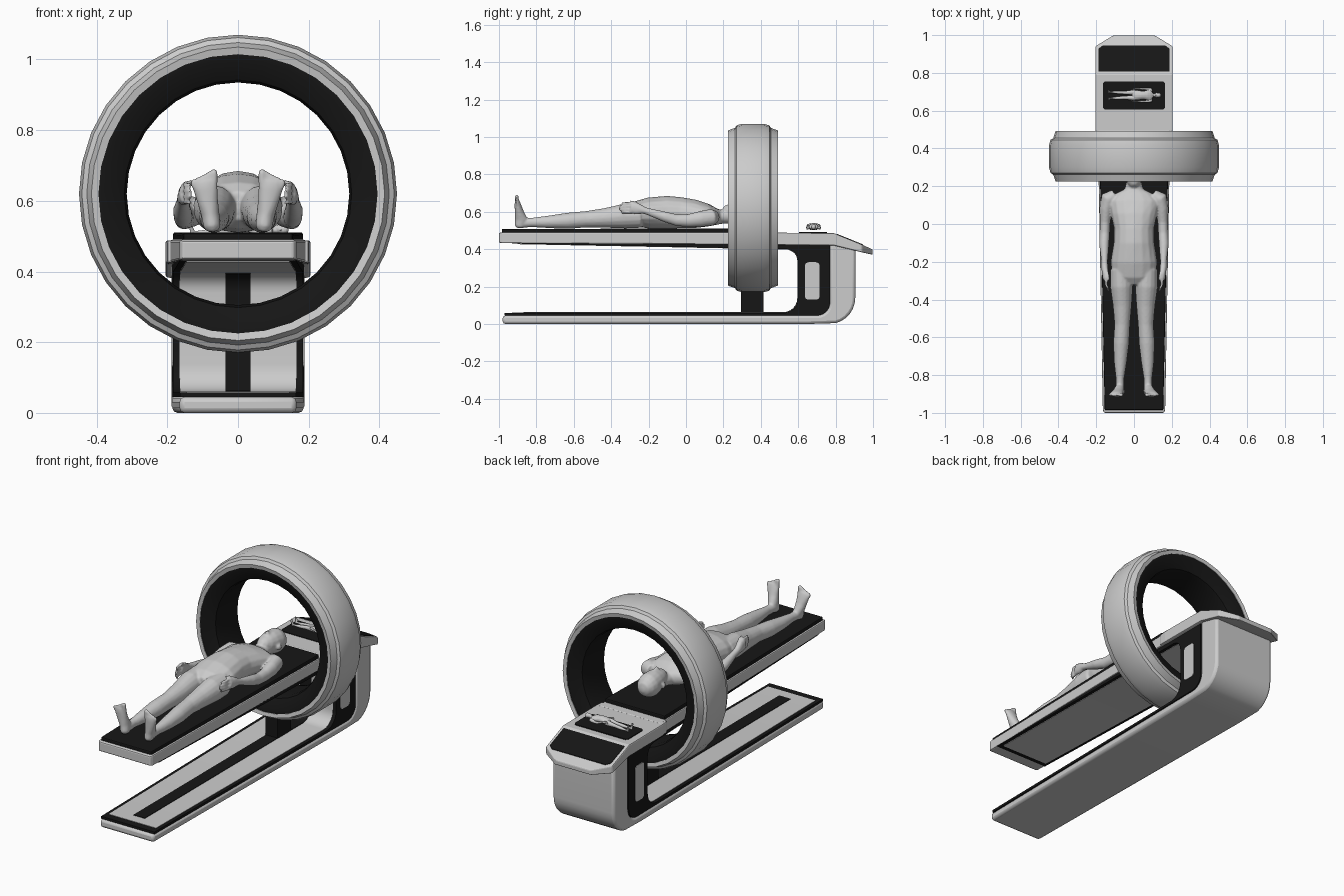
import bpy, bmesh, math
from mathutils import Vector

black = bpy.data.materials.new("black")
black.diffuse_color = (0.008, 0.008, 0.008, 1)


def finish(name, bm, mat=None, bevel=0, segs=2):
    bmesh.ops.recalc_face_normals(bm, faces=bm.faces)
    me = bpy.data.meshes.new(name)
    bm.to_mesh(me)
    bm.free()
    ob = bpy.data.objects.new(name, me)
    bpy.context.collection.objects.link(ob)
    if mat:
        me.materials.append(mat)
    if bevel:
        m = ob.modifiers.new("bevel", 'BEVEL')
        m.width, m.segments, m.limit_method = bevel, segs, 'ANGLE'
    return ob


def shade(ob, angle=30):
    bpy.ops.object.select_all(action='DESELECT')
    ob.select_set(True)
    bpy.context.view_layer.objects.active = ob
    bpy.ops.object.shade_smooth_by_angle(angle=math.radians(angle))


def loft(bm, rings, closed=False):
    """Skin a row of equal vertex rings; cap the ends or close the loop."""
    rs = [[bm.verts.new(p) for p in r] for r in rings]
    n = len(rs[0])
    for a, b in zip(rs, rs[1:] + (rs[:1] if closed else [])):
        for i in range(n):
            bm.faces.new((a[i], a[(i + 1) % n], b[(i + 1) % n], b[i]))
    if not closed:
        bm.faces.new(rs[0])
        bm.faces.new(rs[-1])


def half_width(y):
    return 0.165 + 0.02 * (y + 1) / 1.6


def prism(name, profile, width, mat=None, bevel=0):
    """Side (y, z) profile spread across x with a half width depending on y."""
    bm = bmesh.new()
    loft(bm, [[(s * width(y), y, z) for y, z in profile] for s in (-1, 1)])
    return finish(name, bm, mat, bevel)


def slab(name, stations, mat=None, bevel=0):
    """Plate through (y, bottom, top, half width) stations."""
    bm = bmesh.new()
    loft(bm, [[(-w, y, a), (w, y, a), (w, y, b), (-w, y, b)] for y, a, b, w in stations])
    return finish(name, bm, mat, bevel)


def arc(cy, cz, r, a0, a1, n=6):
    return [(cy + r * math.cos(math.radians(a0 + (a1 - a0) * i / n)),
             cz + r * math.sin(math.radians(a0 + (a1 - a0) * i / n))) for i in range(n + 1)]


def ribbon(name, path, rise, width, mat=None):
    """Thin strip following a side path, raised to the left of it."""
    pts = [Vector(p) for p in path]
    up, down = [], []
    for i, p in enumerate(pts):
        d = (pts[min(i + 1, len(pts) - 1)] - pts[max(i - 1, 0)]).normalized()
        n = Vector((-d.y, d.x))
        up.append(p + n * rise)
        down.append(p - n * 0.004)
    return prism(name, up + down[::-1], width, mat)


def revolve(name, profile, mat=None, n=32):
    """Closed (radius, y) profile turned around the tunnel axis."""
    bm = bmesh.new()
    loft(bm, [[(r * math.sin(2 * math.pi * i / n), y, 0.62 + r * math.cos(2 * math.pi * i / n))
               for r, y in profile] for i in range(n)], closed=True)
    ob = finish(name, bm, mat)
    shade(ob, 35)


# C-shaped frame: grey shell, black liner, grey inlay, black rail
bend = arc(0.52, 0.138, 0.08, -90, 0) + arc(0.54, 0.34, 0.06, 0, 90)
shell = ([(-0.98, 0), (0.65, 0)] + arc(0.765, 0.14, 0.14, -75, 0) + [(0.905, 0.43), (0.77, 0.43)]
         + arc(0.70, 0.115, 0.07, 0, -90) + [(-0.98, 0.045)])
shade(prism("frame_shell", shell, half_width, None, 0.014))
liner = ([(-0.97, 0.058)] + bend + [(-0.93, 0.43), (-0.93, 0.445), (0.77, 0.445)]
         + arc(0.70, 0.115, 0.07, 0, -90) + [(-0.97, 0.045)])
shade(prism("frame_liner", liner, lambda y: half_width(y) - 0.001, black))
shade(ribbon("frame_inlay", [(-0.93, 0.058)] + bend + [(-0.9, 0.4285)], 0.002,
             lambda y: half_width(y) - 0.02))
shade(ribbon("floor_rail", [(-0.87, 0.058)] + bend[:-1], 0.005, lambda y: 0.035, black))

# Grey windows on both column sides
window = []
for cy, cz, a in ((0.695, 0.15, -90), (0.695, 0.31, 0), (0.655, 0.31, 90), (0.655, 0.15, 180)):
    window += arc(cy, cz, 0.02, a, a + 90, 4)
prism("column_windows", window, lambda y: half_width(y) + 0.002)

# Table, mattress and console
slab("table", [(-1, 0.435, 0.487, 0.158), (-0.985, 0.432, 0.49, 0.165), (0.5, 0.425, 0.49, 0.192)],
     None, 0.006)
slab("mattress", [(-0.985, 0.485, 0.508, 0.155), (0.45, 0.485, 0.511, 0.184)], black, 0.006)
slab("console", [(0.45, 0.425, 0.488, 0.2), (0.5, 0.422, 0.488, 0.205), (0.79, 0.42, 0.486, 0.205),
                 (0.94, 0.383, 0.425, 0.205), (0.998, 0.37, 0.398, 0.11)], None, 0.006)
slab("console_screen", [(0.605, 0.48, 0.491, 0.153), (0.617, 0.48, 0.491, 0.165),
                        (0.743, 0.48, 0.491, 0.165), (0.755, 0.48, 0.491, 0.153)], black)
slab("console_keypad", [(0.808, 0.46, 0.4815, 0.188), (0.928, 0.41, 0.4328, 0.188),
                        (0.946, 0.40, 0.4255, 0.165)], black)

# Scanner ring and its sliding foot
half = [(0.395, 0.228), (0.415, 0.224), (0.428, 0.262), (0.442, 0.27), (0.45, 0.30)]
revolve("ring_shell", half + [(r, 0.716 - y) for r, y in half[::-1]])
half = [(0.41, 0.245), (0.396, 0.231), (0.38, 0.231), (0.322, 0.262), (0.315, 0.29)]
revolve("ring_lining", half + [(r, 0.716 - y) for r, y in half[::-1]], black)
slab("ring_foot", [(0.295, 0.05, 0.21, 0.036), (0.415, 0.05, 0.21, 0.036)], black)

# Patient: overlapping tubes fused by a remesh
body = bmesh.new()


def tube(points, sides=16):
    """Elliptical tube through (x, y, z, side radius, depth radius)."""
    cs = [Vector(p[:3]) for p in points]
    rings = []
    for i, p in enumerate(points):
        t = (cs[min(i + 1, len(cs) - 1)] - cs[max(i - 1, 0)]).normalized()
        a = (Vector((1, 0, 0)) - t * t.x).normalized()
        b = t.cross(a)
        rings.append([cs[i] + a * p[3] * math.cos(k * 2 * math.pi / sides)
                      + b * p[4] * math.sin(k * 2 * math.pi / sides) for k in range(sides)])
    loft(body, rings)


# torso and neck
tube([(0, -0.32, 0.585, 0.05, 0.04), (0, -0.28, 0.587, 0.115, 0.066), (0, -0.2, 0.593, 0.124, 0.083),
      (0, -0.1, 0.597, 0.108, 0.088), (0, -0.03, 0.595, 0.105, 0.083), (0, 0.05, 0.588, 0.122, 0.076),
      (0, 0.12, 0.58, 0.135, 0.06), (0, 0.16, 0.573, 0.1, 0.045), (0, 0.185, 0.573, 0.05, 0.038),
      (0, 0.24, 0.575, 0.036, 0.038)])
# head with jaw, nose
tube([(0, 0.2, 0.622, 0.014, 0.014), (0, 0.212, 0.612, 0.032, 0.032), (0, 0.24, 0.6, 0.046, 0.05),
      (0, 0.28, 0.593, 0.055, 0.062), (0, 0.325, 0.586, 0.059, 0.066), (0, 0.355, 0.583, 0.052, 0.056),
      (0, 0.378, 0.58, 0.034, 0.036), (0, 0.387, 0.58, 0.01, 0.01)])
tube([(0, 0.25, 0.652, 0.012, 0.012), (0, 0.285, 0.651, 0.006, 0.006)])
for s in (-1, 1):
    # ear
    tube([(s * 0.057, 0.265, 0.583, 0.006, 0.01), (s * 0.061, 0.29, 0.58, 0.008, 0.016)])
    # leg
    tube([(s * 0.068, -0.24, 0.58, 0.058, 0.066), (s * 0.066, -0.33, 0.577, 0.06, 0.066),
          (s * 0.062, -0.43, 0.567, 0.05, 0.053), (s * 0.062, -0.53, 0.56, 0.041, 0.044),
          (s * 0.068, -0.63, 0.552, 0.042, 0.043), (s * 0.072, -0.73, 0.546, 0.034, 0.034),
          (s * 0.074, -0.82, 0.543, 0.022, 0.025), (s * 0.074, -0.89, 0.54, 0.023, 0.026)])
    # foot
    tube([(s * 0.072, -0.888, 0.513, 0.014, 0.018), (s * 0.073, -0.888, 0.525, 0.024, 0.028),
          (s * 0.078, -0.88, 0.56, 0.026, 0.034), (s * 0.086, -0.892, 0.6, 0.03, 0.024),
          (s * 0.093, -0.9, 0.64, 0.036, 0.017), (s * 0.096, -0.903, 0.658, 0.032, 0.012)])
    # toes
    for k in range(5):
        x, top, r = 0.068 + 0.0145 * k, 0.69 - 0.007 * k, 0.011 if k == 0 else 0.0075
        tube([(s * x, -0.902, 0.64, r, r), (s * x, -0.905, top - 0.008, r, r),
              (s * x, -0.906, top, r * 0.6, r * 0.6)], 10)
    # arm
    tube([(s * 0.1, 0.155, 0.572, 0.03, 0.034), (s * 0.135, 0.135, 0.57, 0.042, 0.045),
          (s * 0.148, 0.08, 0.562, 0.035, 0.042), (s * 0.153, 0.01, 0.553, 0.028, 0.034),
          (s * 0.155, -0.05, 0.555, 0.027, 0.031), (s * 0.158, -0.11, 0.572, 0.026, 0.028),
          (s * 0.156, -0.2, 0.6, 0.017, 0.019), (s * 0.155, -0.225, 0.608, 0.018, 0.019),
          (s * 0.153, -0.26, 0.616, 0.017, 0.031), (s * 0.15, -0.295, 0.622, 0.015, 0.032)])
    # fingers and thumb
    for k in range(4):
        z = 0.598 + 0.0165 * k
        reach = -0.345 - (0.012 if k in (1, 2) else 0)
        tube([(s * 0.15, -0.28, z, 0.0085, 0.0085), (s * 0.147, -0.325, z - 0.002, 0.0075, 0.0075),
              (s * 0.134, reach, z - 0.004, 0.006, 0.006)], 10)
    tube([(s * 0.148, -0.235, 0.622, 0.01, 0.01), (s * 0.138, -0.275, 0.65, 0.008, 0.008),
          (s * 0.132, -0.30, 0.656, 0.005, 0.005)], 10)

patient = finish("patient", body)
m = patient.modifiers.new("fuse", 'REMESH')
m.mode, m.voxel_size, m.use_smooth_shade = 'VOXEL', 0.0055, True
m = patient.modifiers.new("soften", 'SMOOTH')
m.factor, m.iterations = 0.5, 5

# Small floating copy of the patient above the screen
mini = patient.copy()
mini.name = "hologram_figure"
bpy.context.collection.objects.link(mini)
mini.scale = (0.215,) * 3
mini.rotation_euler.z = -math.pi / 2
mini.location = (0.06, 0.682, 0.393)
